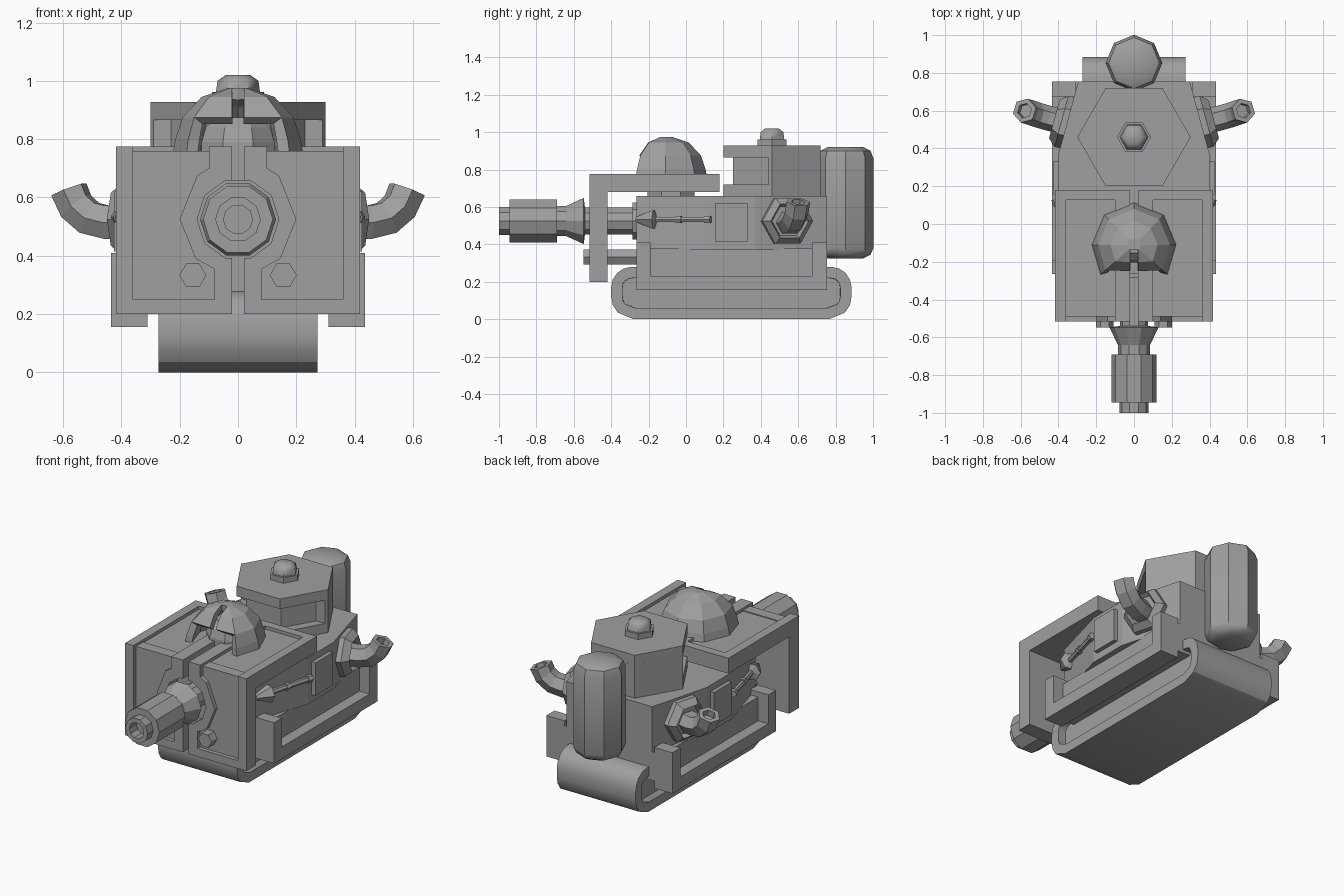
import bpy, bmesh, math
from mathutils import Vector, Quaternion

cube = bpy.data.objects.get("Cube")
if cube:
    bpy.data.objects.remove(cube, do_unlink=True)

grey = bpy.data.materials.new("plain grey")
grey.use_nodes = True
grey.diffuse_color = (0.35, 0.35, 0.35, 1)
grey.node_tree.nodes["Principled BSDF"].inputs["Base Color"].default_value = (0.35, 0.35, 0.35, 1)

UP, FRONT = Vector((0, 0, 1)), Vector((0, -1, 0))


def finish(name, bm, mirror=False, smooth=0):
    bmesh.ops.recalc_face_normals(bm, faces=bm.faces)
    mesh = bpy.data.meshes.new(name)
    bm.to_mesh(mesh)
    bm.free()
    mesh.materials.append(grey)
    ob = bpy.data.objects.new(name, mesh)
    bpy.context.collection.objects.link(ob)
    if mirror:
        ob.modifiers.new("mirror", 'MIRROR').use_mirror_merge = False
    if smooth:
        bpy.ops.object.select_all(action='DESELECT')
        ob.select_set(True)
        bpy.context.view_layer.objects.active = ob
        bpy.ops.object.shade_smooth_by_angle(angle=math.radians(smooth))
    return ob


def prism_mesh(pts, lo, hi, axis):
    """Extrude a 2D outline along an axis."""
    place = {'X': lambda a, b, t: (t, a, b),
             'Y': lambda a, b, t: (a, t, b),
             'Z': lambda a, b, t: (a, b, t)}[axis]
    bm = bmesh.new()
    ends = [[bm.verts.new(place(a, b, t)) for a, b in pts] for t in (lo, hi)]
    for ring in ends:
        bm.faces.new(ring)
    for i in range(len(pts)):
        j = (i + 1) % len(pts)
        bm.faces.new((ends[0][i], ends[0][j], ends[1][j], ends[1][i]))
    return bm


def prism(name, pts, lo, hi, axis, mirror=False):
    return finish(name, prism_mesh(pts, lo, hi, axis), mirror)


def box(name, x, y, z, mirror=False):
    rect = [(x[0], y[0]), (x[1], y[0]), (x[1], y[1]), (x[0], y[1])]
    return prism(name, rect, z[0], z[1], 'Z', mirror)


def sweep_mesh(stations, sides, phase=0, caps=True):
    """Join polygon rings given as (centre, direction, radius)."""
    bm = bmesh.new()
    rings = []
    for p, d, r in stations:
        d = Vector(d).normalized()
        q = Quaternion() if abs(d.z) > 0.999 else d.to_track_quat('Z', 'Y')
        angles = [phase + math.tau * i / sides for i in range(sides)]
        rings.append([bm.verts.new(Vector(p) + q @ Vector((r * math.cos(a), r * math.sin(a), 0)))
                      for a in angles])
    for a, b in zip(rings, rings[1:]):
        for i in range(sides):
            j = (i + 1) % sides
            bm.faces.new((a[i], a[j], b[j], b[i]))
    if caps:
        bm.faces.new(rings[0])
        bm.faces.new(rings[-1])
    return bm


def lathe_stations(centre, direction, profile):
    d = Vector(direction).normalized()
    return [(Vector(centre) + d * t, d, r) for r, t in profile]


def lathe(name, centre, direction, profile, sides, phase=0, mirror=False, smooth=0):
    bm = sweep_mesh(lathe_stations(centre, direction, profile), sides, phase)
    return finish(name, bm, mirror, smooth)


def hexagon(r, cy):
    return [(r * math.cos(i * math.pi / 3), cy + r * math.sin(i * math.pi / 3)) for i in range(6)]


# Track block: rounded ends, chamfered underside, sunken panel on each side
track_outline = []
for cy, cz, angles in ((0.775, 0.17, (0, 22, 45, 67, 90)), (-0.29, 0.17, (90, 113, 135, 158, 180)),
                       (-0.28, 0.12, (180, 202, 225, 270)), (0.765, 0.12, (270, 315, 338, 360))):
    r = 0.11 if cz > 0.15 else 0.12
    track_outline += [(cy + r * math.cos(math.radians(a)), cz + r * math.sin(math.radians(a)))
                      for a in angles]
bm = prism_mesh(track_outline, -0.272, 0.272, 'X')
ends = [f for f in bm.faces if len(f.verts) > 4]
bmesh.ops.recalc_face_normals(bm, faces=bm.faces)
bmesh.ops.inset_individual(bm, faces=ends, thickness=0.06)
bmesh.ops.inset_individual(bm, faces=ends, thickness=0.001, depth=-0.05)
finish("track", bm, smooth=31)

# Lower hull and the U-shaped side skirts
box("lower_hull", (-0.365, 0.365), (-0.265, 0.755), (0.2, 0.378))
skirt = [(-0.265, 0.155), (0.755, 0.155), (0.755, 0.41), (0.675, 0.41),
         (0.675, 0.23), (-0.19, 0.23), (-0.19, 0.41), (-0.265, 0.41)]
prism("side_skirt", skirt, 0.31, 0.435, 'X', True)

# Upper hull, tapering at both ends
hull = [(-0.295, -0.265), (0.295, -0.265), (0.4, 0.12), (0.4, 0.37),
        (0.295, 0.755), (-0.295, 0.755), (-0.4, 0.37), (-0.4, 0.12)]
prism("upper_hull", hull, 0.37, 0.66, 'Z')

# Split front shield: sunken plate plus raised border, with a round gun opening
arc = [(0.14 * math.cos(math.radians(a)), 0.525 + 0.14 * math.sin(math.radians(a)))
       for a in (72, 36, 0, -36, -72)]
gun_hole = [(0.02, 0.658)] + arc + [(0.02, 0.392), (0.02, 0.2)]
prism("shield_plate", [(0.41, 0.2), (0.41, 0.76), (0.02, 0.76)] + gun_hole, -0.49, -0.42, 'Y', True)
border = [(0.02, 0.775)] + gun_hole + [
    (0.418, 0.2), (0.418, 0.775), (0.36, 0.775), (0.36, 0.25), (0.08, 0.25),
    (0.08, 0.354), (0.145, 0.39), (0.2, 0.525), (0.14, 0.675), (0.1, 0.7), (0.1, 0.775)]
prism("shield_border", border, -0.515, -0.42, 'Y', True)

# Roof of the shield
box("roof_plate", (0.02, 0.41), (-0.48, 0.17), (0.68, 0.755), True)
roof = [(0.02, -0.515), (0.1, -0.515), (0.1, 0.127), (0.36, 0.127), (0.36, -0.515),
        (0.418, -0.515), (0.418, 0.18), (0.02, 0.18)]
prism("roof_border", roof, 0.68, 0.775, 'Z', True)

# Hexagonal rods holding the shield to the hull
lathe("shield_rod", (0.155, 0, 0.333), FRONT, [(0.046, 0.25), (0.046, 0.548)], 6, 0, True)

# Gun barrel with flared collar and hollow muzzle
gun = [(0.105, 0.26), (0.105, 0.285), (0.075, 0.285), (0.075, 0.54), (0.13, 0.547), (0.085, 0.64),
       (0.085, 0.69), (0.12, 0.69), (0.12, 0.945), (0.078, 0.945), (0.078, 1.0), (0.05, 1.0), (0.05, 0.93)]
lathe("gun_barrel", (0, 0, 0.525), FRONT, gun, 10)

# Lookout hood: flat open front with a slotted brow, over an inner dome
hood_c = Vector((0, -0.11, 0))
bm = sweep_mesh(lathe_stations(hood_c, UP, [(0.225, 0.74), (0.215, 0.8), (0.19, 0.875),
                                           (0.125, 0.945), (0.035, 0.975)]), 8, 0, False)
for v in bm.verts:
    offset = v.co - hood_c
    if offset.y < -0.02 and abs(offset.x) < 0.001:
        v.co.y = hood_c.y + offset.y * 0.74
    elif offset.y < -0.02 and offset.x * offset.x > 0.9 * offset.y * offset.y:
        if abs(offset.x) < -offset.y * 1.1:
            v.co.x *= 1.12
bm.faces.new([v for v in bm.verts if v.co.z > 0.97])
for x in (-0.02, 0.02):
    bmesh.ops.bisect_plane(bm, geom=bm.verts[:] + bm.edges[:] + bm.faces[:],
                           plane_co=(x, 0, 0), plane_no=(1, 0, 0))
gone = []
for f in bm.faces:
    c = f.calc_center_median() - hood_c
    opening = c.y < 0 and abs(c.x) < -c.y and c.z < 0.9
    slot = abs(c.x) < 0.019 and c.y < -0.03
    if opening or slot:
        gone.append(f)
bmesh.ops.delete(bm, geom=gone, context='FACES')
hood = finish("lookout_hood", bm)
shell = hood.modifiers.new("thickness", 'SOLIDIFY')
shell.thickness = 0.04
shell.offset = -1
lathe("inner_dome", (0, -0.08, 0), UP, [(0.135, 0.65), (0.135, 0.79), (0.12, 0.84), (0.08, 0.875)],
      8, math.radians(22.5))

# Six-sided turret with a recessed band round its front half
prism("turret_base", hexagon(0.3, 0.46), 0.65, 0.72, 'Z')
prism("turret_core", hexagon(0.24, 0.46), 0.7, 0.9, 'Z')
rear = [(0.3, 0.46), (0.15, 0.72), (-0.15, 0.72), (-0.3, 0.46), (-0.29, 0.442), (0.29, 0.442)]
prism("turret_rear", rear, 0.72, 0.865, 'Z')
prism("turret_cap", hexagon(0.3, 0.46), 0.865, 0.928, 'Z')
lathe("turret_nut", (0, 0.46, 0), UP, [(0.09, 0.92), (0.09, 0.962)], 6)
lathe("turret_knob", (0, 0.46, 0), UP, [(0.076, 0.96), (0.07, 1.0), (0.042, 1.02)], 6, 0, False, 50)

# Upright rear tank
tank = [(0.095, 0.325), (0.135, 0.345), (0.15, 0.38), (0.15, 0.86), (0.135, 0.9), (0.095, 0.92)]
lathe("rear_tank", (0, 0.852, 0), UP, tank, 8, 0, False, 40)

# Exhausts: tapered hexagonal flange and bent hollow pipe
out = Vector((0.965, 0.263, 0))
lathe("exhaust_flange", (0.35, 0.535, 0.525), out,
      [(0.14, -0.04), (0.14, 0.035), (0.105, 0.075), (0.09, 0.045)], 6, 0, True)
bend = [((0.37, 0.54, 0.515), out, 0.066), ((0.45, 0.56, 0.515), out, 0.066),
        ((0.51, 0.577, 0.53), (0.85, 0.24, 0.45), 0.066),
        ((0.555, 0.592, 0.57), (0.6, 0.17, 0.75), 0.066),
        ((0.58, 0.6, 0.627), (0.33, 0.1, 0.92), 0.066),
        ((0.58, 0.6, 0.627), (0.33, 0.1, 0.92), 0.04),
        ((0.567, 0.597, 0.59), (0.33, 0.1, 0.92), 0.04)]
finish("exhaust_pipe", sweep_mesh(bend, 6), True)

# Side hatch plate, and the tool lying along the front taper of the hull
box("side_hatch", (0.38, 0.425), (0.155, 0.33), (0.415, 0.62), True)
tool = [(0.015, -0.4), (0.055, -0.31), (0.055, -0.3), (0.016, -0.29), (0.016, -0.18), (0.022, -0.18),
        (0.022, -0.15), (0.016, -0.15), (0.016, -0.02), (0.022, -0.02), (0.022, 0.012)]
lathe("side_tool", (0.412, 0.12, 0.533), (0.263, 0.965, 0), tool, 6, 0, True)
